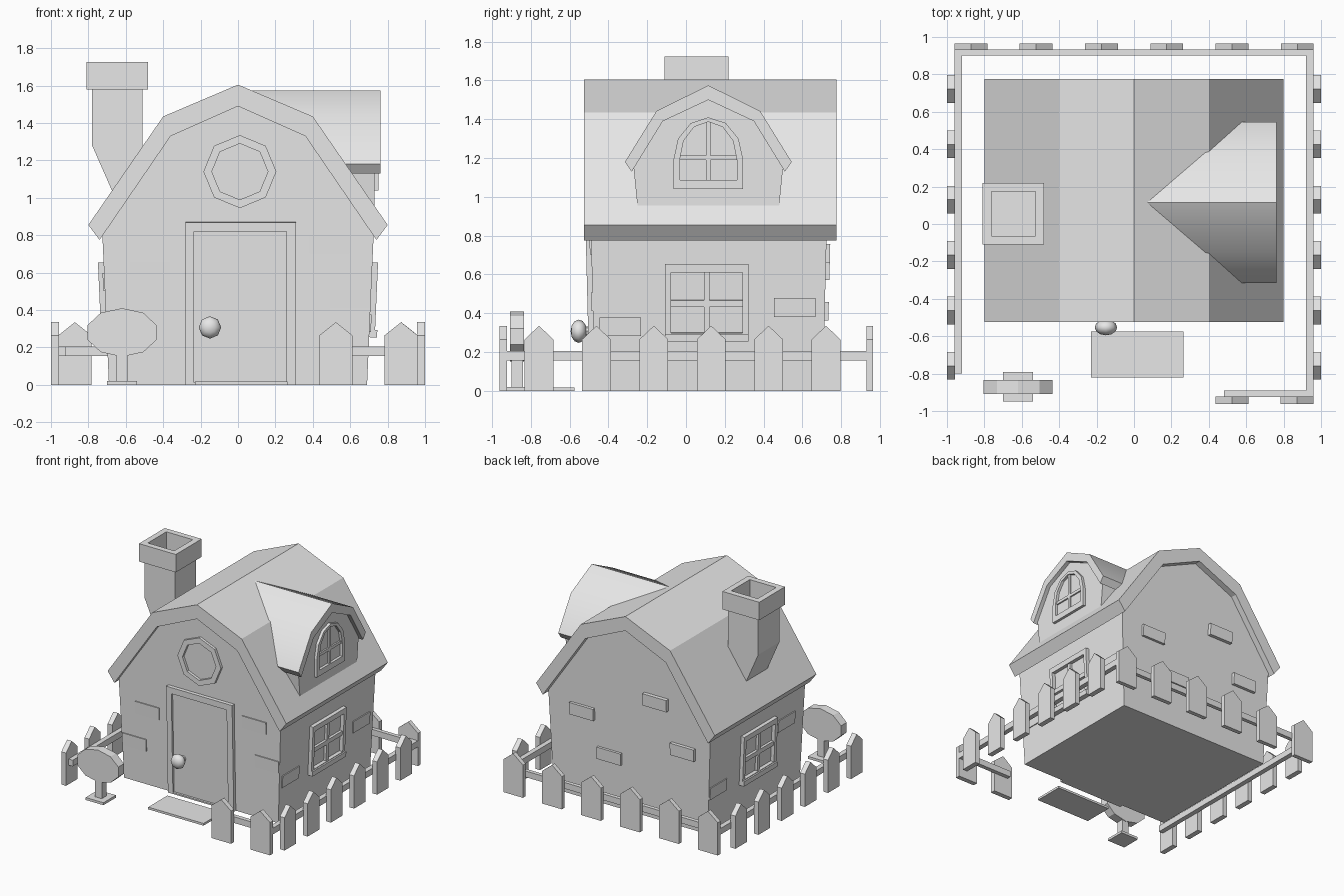
import bpy, bmesh, math
from mathutils import Vector, Matrix

cube = bpy.data.objects.get("Cube")
if cube:
    bpy.data.objects.remove(cube)

GREY = (0.8, 0.8, 0.8, 1)
mat = bpy.data.materials.new("light_grey")
mat.use_nodes = True
mat.diffuse_color = GREY
mat.node_tree.nodes["Principled BSDF"].inputs["Base Color"].default_value = GREY


def finish(name, bm):
    bmesh.ops.recalc_face_normals(bm, faces=bm.faces)
    me = bpy.data.meshes.new(name)
    bm.to_mesh(me)
    bm.free()
    me.materials.append(mat)
    ob = bpy.data.objects.new(name, me)
    bpy.context.collection.objects.link(ob)
    return ob


def prism(name, pts, normal, d0, d1, origin=(0, 0, 0), hole=None):
    """Extrude a (sideways, up) outline along a wall normal; hole has as many points as pts."""
    n = Vector(normal).normalized()
    u = Vector((0, 0, 1)).cross(n).normalized()
    v = n.cross(u)
    bm = bmesh.new()

    def loop(outline, d):
        return [bm.verts.new(Vector(origin) + u * a + v * b + n * d) for a, b in outline]

    def bridge(a, b):
        for i in range(len(a)):
            j = (i + 1) % len(a)
            bm.faces.new((a[i], a[j], b[j], b[i]))

    lo, hi = loop(pts, d0), loop(pts, d1)
    bridge(lo, hi)
    if hole:
        hlo, hhi = loop(hole, d0), loop(hole, d1)
        bridge(hlo, hhi)
        bridge(lo, hlo)
        bridge(hi, hhi)
    else:
        bm.faces.new(lo)
        bm.faces.new(hi)
    return finish(name, bm)


def rect(a0, a1, b0, b1):
    return [(a0, b0), (a1, b0), (a1, b1), (a0, b1)]


def box(name, x0, x1, y0, y1, z0, z1):
    return prism(name, rect(x0, x1, z0, z1), FRONT, -y1, -y0)


def ngon(n, cx, cz, rx, rz, start=0.0):
    angles = [start + math.tau * i / n for i in range(n)]
    return [(cx + rx * math.cos(a), cz + rz * math.sin(a)) for a in angles]


def mirrored(half, c=0.0):
    """Complete a right-hand outline whose last point lies on the centre line."""
    return [(c + a, b) for a, b in half] + [(c - a, b) for a, b in half[-2::-1]]


FRONT, BACK, LEFT, RIGHT = (0, -1, 0), (0, 1, 0), (1, 0, 0), (-1, 0, 0)
# leaning wall planes: normal and origin
WALLS = {
    "front": ((0, -1, -0.025), (0, -0.47, 0)),
    "back": ((0, 1, -0.025), (0, 0.705, 0)),
    "left": ((1, 0, -0.044), (0.69, 0, 0)),
    "right": ((-1, 0, -0.044), (-0.69, 0, 0)),
}

# House body, slightly narrower at the ground
body = prism("house_walls", mirrored([(0.69, 0), (0.725, 0.8), (0.37, 1.335), (0, 1.5)]),
             FRONT, -0.725, 0.49)
for vert in body.data.vertices:
    if vert.co.z < 0.1:
        vert.co.y += 0.02 if vert.co.y < 0 else -0.02

# Main gambrel roof
outer = mirrored([(0.8, 0.855), (0.4, 1.435), (0, 1.605)])
inner = mirrored([(0.74, 0.775), (0.36, 1.33), (0, 1.49)])
prism("main_roof", outer + inner[::-1], FRONT, -0.775, 0.525)

# Dormer
DC = 0.115
outer = mirrored([(0.43, 1.18), (0.267, 1.443), (0, 1.575)], DC)
inner = mirrored([(0.395, 1.13), (0.235, 1.39), (0, 1.5)], DC)
dormer = prism("dormer_roof", outer + inner[::-1], LEFT, 0.05, 0.763)
for poly in dormer.data.polygons:
    poly.use_smooth = True
dormer.data.set_sharp_from_angle(angle=math.radians(40))
prism("dormer_wall", mirrored([(0.36, 0.9), (0.385, 1.15), (0.24, 1.4), (0, 1.51)], DC),
      LEFT, 0.2, 0.73)


def arch(half, bottom, spring, height):
    angles = [math.pi * i / 6 for i in range(7)]
    curve = [(DC + half * math.cos(a), spring + height * math.sin(a)) for a in angles]
    return [(DC - half, bottom), (DC + half, bottom)] + curve


prism("dormer_window_frame", arch(0.18, 1.04, 1.19, 0.22), LEFT, 0.72, 0.752,
      hole=arch(0.147, 1.088, 1.19, 0.197))
prism("dormer_window_upright", rect(DC - 0.012, DC + 0.012, 1.07, 1.39), LEFT, 0.72, 0.742)
prism("dormer_window_crossbar", rect(DC - 0.15, DC + 0.15, 1.19, 1.214), LEFT, 0.72, 0.742)

# Chimney
prism("chimney_shaft", [(-0.78, 1.59), (-0.78, 1.28), (-0.67, 1.03), (-0.51, 1.03), (-0.51, 1.59)],
      FRONT, -0.19, 0.08)
cap = prism("chimney_cap", rect(-0.165, 0.165, -0.165, 0.165), FRONT, 1.58, 1.725,
            hole=rect(-0.118, 0.118, -0.118, 0.118))
cap.data.transform(Matrix.Translation((-0.645, 0.055, 0)) @ Matrix.Rotation(-math.pi / 2, 4, "X"))

# Door, knob and round window
n, o = WALLS["front"]
prism("door_frame", rect(-0.28, 0.31, 0, 0.87), n, -0.02, 0.027, o,
      hole=rect(-0.235, 0.26, 0.012, 0.82))
prism("door_panel", rect(-0.24, 0.265, 0.005, 0.825), n, -0.02, 0.01, o)
prism("round_window_frame", ngon(8, 0.01, 1.14, 0.195, 0.195), FRONT, 0.47, 0.512,
      hole=ngon(8, 0.01, 1.14, 0.15, 0.15))

bm = bmesh.new()
bmesh.ops.create_uvsphere(bm, u_segments=8, v_segments=6, radius=0.06)
bm.transform(Matrix.Translation((-0.15, -0.553, 0.307)) @ Matrix.Rotation(math.pi / 2, 4, "X")
             @ Matrix.Diagonal((1, 1, 0.7, 1)))
knob = finish("door_knob", bm)
for poly in knob.data.polygons:
    poly.use_smooth = True
prism("knob_stem", ngon(8, -0.15, 0.307, 0.025, 0.025), FRONT, 0.47, 0.53)

# Side windows
for side, c in (("left", 0.107), ("right", -0.107)):
    n, o = WALLS[side]
    prism(side + "_window_frame", rect(c - 0.215, c + 0.215, 0.27, 0.655), n, -0.01, 0.03, o,
          hole=rect(c - 0.185, c + 0.185, 0.3, 0.612))
    prism(side + "_window_upright", rect(c - 0.015, c + 0.015, 0.29, 0.63), n, -0.01, 0.02, o)
    prism(side + "_window_crossbar", rect(c - 0.19, c + 0.19, 0.432, 0.468), n, -0.01, 0.02, o)
    prism(side + "_window_sill", rect(c - 0.215, c + 0.215, 0.255, 0.295), n, -0.01, 0.042, o)

# Scattered bricks on each wall: (sideways centre, height)
BRICKS = {
    "front": [(-0.47, 0.61), (-0.59, 0.32), (0.49, 0.75), (0.6, 0.46)],
    "back": [(-0.42, 0.71), (0.24, 0.96), (-0.18, 0.41), (0.48, 0.62)],
    "left": [(0.56, 0.43), (-0.34, 0.33)],
    "right": [(0.26, 0.55), (-0.6, 0.33)],
}
for side, spots in BRICKS.items():
    n, o = WALLS[side]
    depth = 0.02 if side == "back" else 0.008
    for a, z in spots:
        prism(side + "_brick", rect(a - 0.107, a + 0.107, z - 0.048, z + 0.048), n, -0.01, depth, o)

# Doormat and mailbox-style oval sign
box("doormat", -0.23, 0.265, -0.82, -0.575, 0, 0.018)
box("sign_base", -0.7, -0.54, -0.95, -0.79, 0, 0.02)
box("sign_post", -0.65, -0.59, -0.9, -0.84, 0.01, 0.2)
prism("sign_board", ngon(10, -0.62, 0.28, 0.193, 0.13, math.pi / 2), FRONT, 0.835, 0.908)

# Fence rails
box("back_rail", -0.96, 0.96, 0.9, 0.932, 0.155, 0.205)
box("right_rail", -0.96, -0.92, -0.8, 0.932, 0.155, 0.205)
box("left_rail", 0.92, 0.96, -0.92, 0.932, 0.155, 0.205)
box("front_rail", 0.48, 0.96, -0.925, -0.89, 0.155, 0.205)


# Fence pickets with pointed tops
def picket(side, c, half, normal, d0, d1):
    prism(side + "_picket", mirrored([(half, 0), (half, 0.265), (0, 0.335)], c), normal, d0, d1)


for i in range(6):
    across = -0.873 + 0.349 * i
    along = -0.758 + 0.296 * i
    picket("back", across, 0.088, BACK, 0.93, 0.965)
    picket("left", along, 0.074, LEFT, 0.958, 1.0)
    picket("right", -along, 0.074, RIGHT, 0.958, 1.0)
    if i > 3:
        picket("front", across, 0.088, FRONT, 0.923, 0.962)
